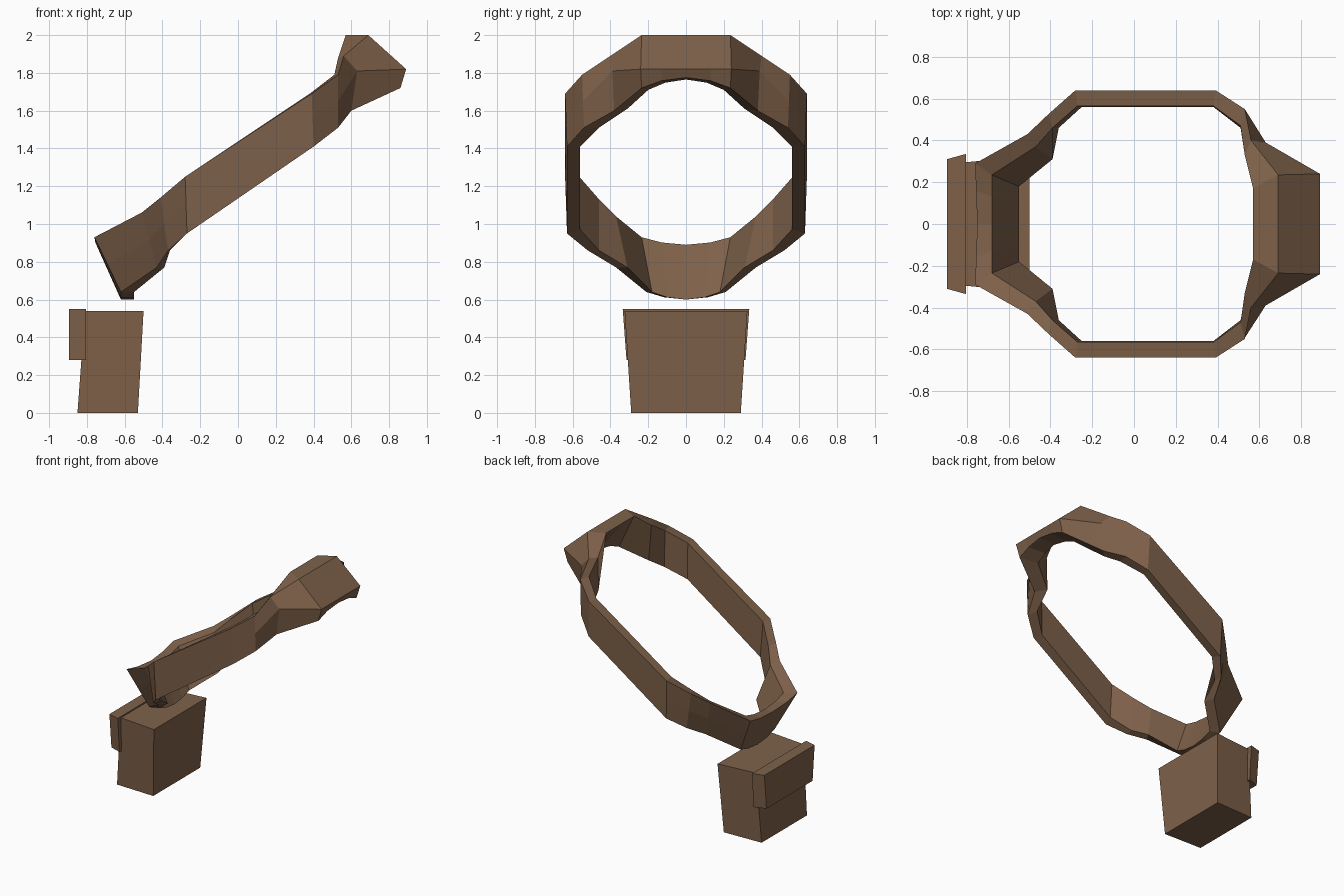
import bpy, bmesh
from mathutils import Vector

if "Cube" in bpy.data.objects:
    bpy.data.objects.remove(bpy.data.objects["Cube"])

leather = bpy.data.materials.new("brown_leather")
leather.diffuse_color = (0.21, 0.12, 0.068, 1)
leather.use_nodes = True
leather.node_tree.nodes["Principled BSDF"].inputs["Base Color"].default_value = leather.diffuse_color


def finish(bm, name):
    bmesh.ops.recalc_face_normals(bm, faces=bm.faces)
    mesh = bpy.data.meshes.new(name)
    bm.to_mesh(mesh)
    bm.free()
    mesh.materials.append(leather)
    obj = bpy.data.objects.new(name, mesh)
    bpy.context.collection.objects.link(obj)
    return obj


def loft(sections, name, closed=False):
    """Skin equal-length cross-sections, capped unless the path is closed."""
    bm = bmesh.new()
    rings = [[bm.verts.new(p) for p in s] for s in sections]
    n = len(rings[0])
    pairs = list(zip(rings, rings[1:]))
    if closed:
        pairs.append((rings[-1], rings[0]))
    else:
        bm.faces.new(rings[0])
        bm.faces.new(rings[-1])
    for a, b in pairs:
        for i in range(n):
            j = (i + 1) % n
            bm.faces.new((a[i], a[j], b[j], b[i]))
    return finish(bm, name)


def section(ot, ob, ib, it, mid=None):
    ot, ob, ib, it = map(Vector, (ot, ob, ib, it))
    return [ot, Vector(mid) if mid else (ot + ob) / 2, ob, ib, it]


def ease(a, b, t):
    """Section between centre a and side b, following a shallow curve in z."""
    out = []
    for p, q in zip(a, b):
        v = p.lerp(q, t)
        v.z = p.z + (q.z - p.z) * t * t
        out.append(v)
    return out


# Belt half: outer top, outer bottom, inner bottom, inner top (+ outer ridge)
half = [
    section((-.75, 0, .89), (-.62, 0, .60), (-.55, 0, .60), (-.68, 0, .89)),
    section((-.76, .29, .93), (-.62, .21, .64), (-.55, .18, .64), (-.68, .235, .93)),
    section((-.51, .43, 1.06), (-.43, .37, .77), (-.39, .31, .77), (-.47, .37, 1.04)),
    section((-.41, .525, 1.14), (-.37, .52, .86), (-.36, .46, .86), (-.39, .46, 1.13)),
    section((-.28, .64, 1.25), (-.27, .63, .95), (-.25, .56, .97), (-.27, .565, 1.25)),
    section((.39, .64, 1.69), (.40, .63, 1.41), (.38, .56, 1.41), (.38, .565, 1.69)),
    section((.53, .55, 1.79), (.53, .54, 1.51), (.51, .46, 1.51), (.51, .47, 1.79)),
    section((.56, .40, 1.89), (.60, .38, 1.60), (.54, .31, 1.61), (.53, .33, 1.88),
            (.63, .39, 1.81)),
    section((.69, .235, 2), (.86, .235, 1.72), (.72, .20, 1.71), (.57, .17, 2),
            (.89, .24, 1.82)),
    section((.69, 0, 2), (.87, 0, 1.775), (.74, 0, 1.765), (.57, 0, 2),
            (.89, 0, 1.82)),
]
half.insert(1, ease(half[0], half[1], .55))
half.insert(-1, ease(half[-1], half[-2], .55))
other = [[Vector((p.x, -p.y, p.z)) for p in s] for s in reversed(half[1:-1])]
loft(half + other, "belt", closed=True)


def slab(z, x0, x1, y0, y1):
    """Trapezoid outline: half width y0 at x0, y1 at x1."""
    return [(x0, -y0, z), (x1, -y1, z), (x1, y1, z), (x0, y0, z)]


# Tapered pouch and its outer flap
loft([slab(0, -.85, -.53, .28, .29), slab(.54, -.81, -.50, .295, .325)], "pouch")
loft([slab(.28, -.895, -.805, .285, .315), slab(.55, -.895, -.805, .31, .335)], "pouch_flap")
